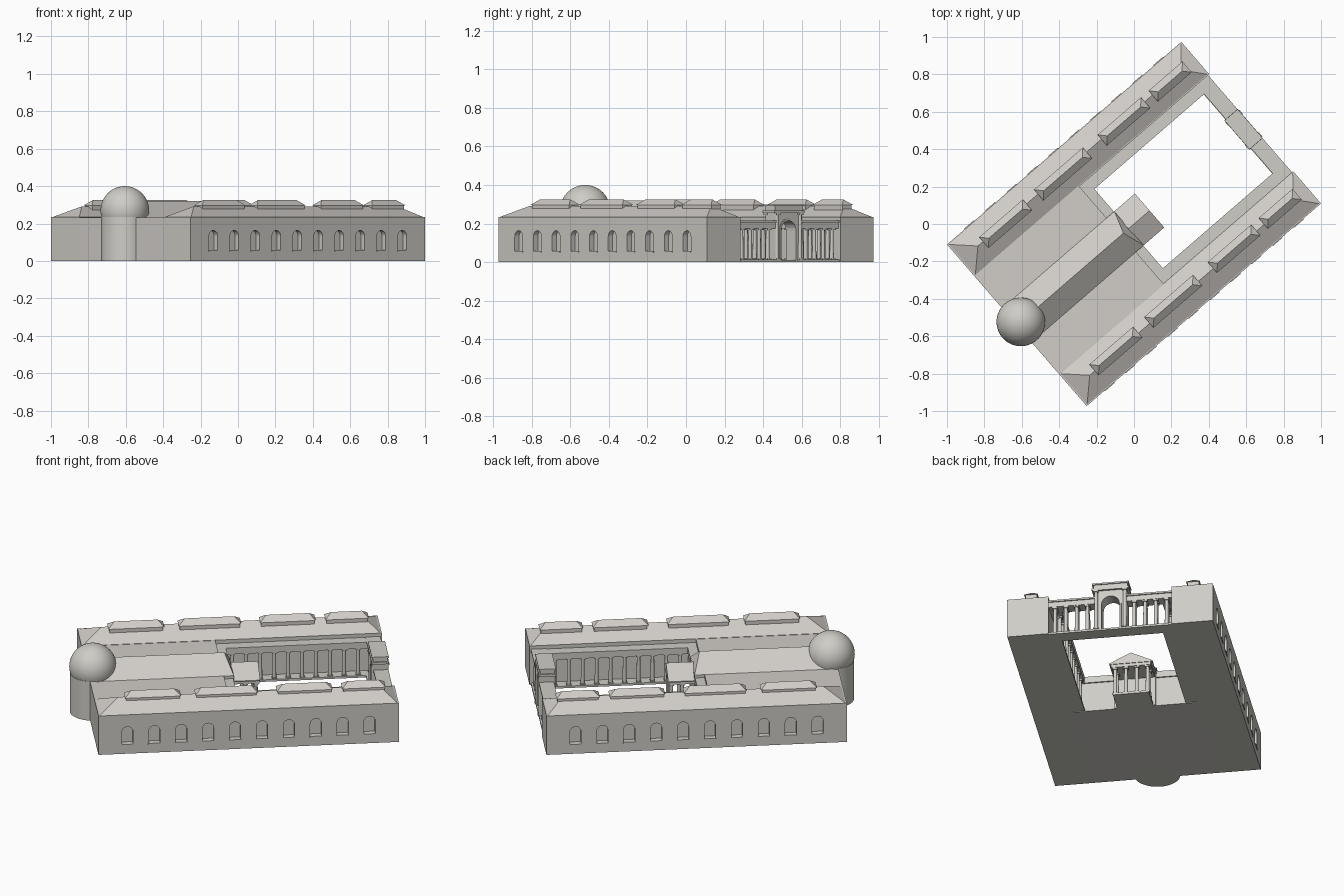
import bpy, bmesh, math
from mathutils import Matrix

cube = bpy.data.objects.get("Cube")
if cube:
    bpy.data.objects.remove(cube, do_unlink=True)

TURN = math.radians(40.85)   # the whole plan is turned on the ground
L, W = 0.828, 0.571          # half length and half width of the plan
IN = 0.343                   # inner wall of the long wings
EAVE = 0.235


def material(name, rgb):
    m = bpy.data.materials.new(name)
    m.use_nodes = True
    m.diffuse_color = (*rgb, 1)
    m.node_tree.nodes["Principled BSDF"].inputs["Base Color"].default_value = (*rgb, 1)
    return m


STONE = material("pale stone", (0.62, 0.61, 0.57))
ROOF = material("warm roof", (0.64, 0.61, 0.58))


def finish(name, bm, mat, smooth=False):
    bmesh.ops.recalc_face_normals(bm, faces=bm.faces)
    mesh = bpy.data.meshes.new(name)
    bm.to_mesh(mesh)
    bm.free()
    mesh.materials.append(mat)
    ob = bpy.data.objects.new(name, mesh)
    ob.rotation_euler.z = TURN
    bpy.context.collection.objects.link(ob)
    if smooth:
        bpy.ops.object.select_all(action='DESELECT')
        ob.select_set(True)
        bpy.context.view_layer.objects.active = ob
        bpy.ops.object.shade_smooth_by_angle(angle=math.radians(40))
    return ob


def add_box(bm, u0, u1, v0, v1, z0, z1):
    m = Matrix.Translation(((u0 + u1) / 2, (v0 + v1) / 2, (z0 + z1) / 2))
    bmesh.ops.create_cube(bm, size=1, matrix=m @ Matrix.Diagonal((u1 - u0, abs(v1 - v0), z1 - z0, 1)))


def box(name, *dims, mat=STONE):
    bm = bmesh.new()
    add_box(bm, *dims)
    return finish(name, bm, mat)


def add_hip(bm, u0, u1, v0, v1, z0, z1, end0, end1):
    """Hipped roof with its ridge along u."""
    mid = (v0 + v1) / 2
    a, b, c, d = [bm.verts.new(p) for p in ((u0, v0, z0), (u1, v0, z0), (u1, v1, z0), (u0, v1, z0))]
    r0, r1 = bm.verts.new((u0 + end0, mid, z1)), bm.verts.new((u1 - end1, mid, z1))
    for f in ((a, b, r1, r0), (c, d, r0, r1), (b, c, r1), (d, a, r0), (d, c, b, a)):
        bm.faces.new(f)


def add_prism(bm, profile, axis, a, b):
    """Extrude an outline drawn in (u, z) or (v, z) from a to b."""
    place = (lambda p, t: (t, p[0], p[1])) if axis == "u" else (lambda p, t: (p[0], t, p[1]))
    ends = [[bm.verts.new(place(p, t)) for p in profile] for t in (a, b)]
    n = len(profile)
    for e in ends:
        bm.faces.new(e)
    for i in range(n):
        j = (i + 1) % n
        bm.faces.new((ends[0][i], ends[0][j], ends[1][j], ends[1][i]))


def arch(x, half, z0, spring, steps=12):
    """Round-headed outline, from lower right over the top to lower left."""
    curve = [(x + half * math.cos(math.pi * i / steps), spring + half * math.sin(math.pi * i / steps))
             for i in range(steps + 1)]
    return [(x + half, z0)] + curve + [(x - half, z0)]


def add_column(bm, u, v, z0, z1, r=0.011):
    m = Matrix.Translation((u, v, (z0 + z1) / 2))
    bmesh.ops.create_cone(bm, cap_ends=True, segments=16, radius1=r, radius2=r * 0.85,
                          depth=z1 - z0, matrix=m)
    for a, b in ((z0, z0 + 0.008), (z1 - 0.01, z1)):
        add_box(bm, u - r * 1.25, u + r * 1.25, v - r * 1.25, v + r * 1.25, a, b)


def columns(name, places, z0=0.01, z1=0.176):
    bm = bmesh.new()
    for u, v in places:
        add_column(bm, u, v, z0, z1)
    finish(name, bm, STONE, smooth=True)


def cut(ob, cutter):
    mod = ob.modifiers.new("openings", 'BOOLEAN')
    mod.operation, mod.object, mod.solver = 'DIFFERENCE', cutter, 'EXACT'
    deps = bpy.context.evaluated_depsgraph_get()
    ob_mesh = bpy.data.meshes.new_from_object(ob.evaluated_get(deps))
    ob.modifiers.clear()
    ob.data = ob_mesh
    bpy.data.objects.remove(cutter, do_unlink=True)


# Long wings with windows, hipped roofs and skylights
SKYLIGHTS = ((-0.672, -0.364), (-0.284, 0.06), (0.165, 0.471), (0.525, 0.764))
for s, side in ((1, "left"), (-1, "right")):
    lo, hi = sorted((s * IN, s * W))
    wing = box(side + "_wing", -L, L, lo, hi, 0, EAVE)
    bm = bmesh.new()
    for i in range(10):
        add_prism(bm, arch(-0.668 + 0.1484 * i, 0.031, 0.058, 0.132), "v", s * (W - 0.03), s * (W + 0.05))
    cut(wing, finish("window_cutter", bm, STONE))

    bm = bmesh.new()
    for i in range(10):
        u = -0.668 + 0.1484 * i
        a, b = sorted((s * (W - 0.03), s * (W + 0.004)))
        add_box(bm, u - 0.034, u + 0.034, a, b, 0.05, 0.058)
    finish(side + "_window_sills", bm, STONE)

    bm = bmesh.new()
    add_hip(bm, -L + 0.008, L - 0.008, lo + 0.006, hi - 0.006, EAVE, 0.292, 0.112, 0.09)
    finish(side + "_wing_roof", bm, ROOF)

    mid = s * 0.45
    bm = bmesh.new()
    for a, b in SKYLIGHTS:
        add_box(bm, a + 0.006, b - 0.006, mid - 0.032, mid + 0.032, 0.265, 0.296)
        add_hip(bm, a, b, mid - 0.038, mid + 0.038, 0.296, 0.325, 0.035, 0.035)
    finish(side + "_skylights", bm, ROOF)

    # Courtyard side walk
    a, b = sorted((s * 0.28, s * IN))
    box(side + "_walk_floor", -0.04, L - 0.01, a, b, 0, 0.012)
    box(side + "_walk_beam", -0.04, 0.75, a, b, 0.175, 0.213)
    columns(side + "_walk_columns", [(0.0 + 0.077 * i, s * 0.3) for i in range(10)])

    # Open screen beside the gate
    a, b = sorted((s * 0.085, s * IN))
    box(side + "_screen_floor", 0.735, 0.82, a, b, 0, 0.012)
    box(side + "_screen_beam", 0.745, 0.813, a, b, 0.175, 0.205)
    box(side + "_screen_cornice", 0.738, 0.82, a, b, 0.205, 0.215)
    columns(side + "_screen_columns", [(u, s * (0.13 + 0.06 * i)) for i in range(4) for u in (0.765, 0.798)])

# Middle block, lower ledge towards the court, and central hall roof
box("middle_block", -L, -0.09, -IN, IN, 0, EAVE - 0.002, mat=ROOF)
box("court_wall", -0.09, -0.046, -IN, IN, 0, 0.175)
box("court_ledge", -0.09, -0.038, -IN, IN, 0.175, 0.213)
box("hall_end", -0.09, -0.055 + 0.02, -0.115, 0.115, 0, EAVE)
bm = bmesh.new()
add_hip(bm, -0.8, -0.035, -0.12, 0.12, EAVE - 0.002, 0.32, 0, 0.04)
finish("hall_roof", bm, ROOF)

# Round apse with its dome
bm = bmesh.new()
bmesh.ops.create_cone(bm, cap_ends=True, segments=48, radius1=0.127, radius2=0.127, depth=EAVE,
                      matrix=Matrix.Translation((-0.8, 0, EAVE / 2)))
finish("apse", bm, STONE, smooth=True)
bm = bmesh.new()
bmesh.ops.create_uvsphere(bm, u_segments=48, v_segments=24, radius=0.13,
                          matrix=Matrix.Translation((-0.8, 0, 0.27)))
finish("dome", bm, STONE, smooth=True)

# Temple porch on the court
box("porch_floor", -0.04, 0.108, -0.1, 0.1, 0, 0.012)
box("porch_beam", -0.04, 0.106, -0.11, 0.11, 0.175, 0.193)
bm = bmesh.new()
add_prism(bm, [(-0.12, 0.193), (0.12, 0.193), (0.12, 0.199), (0, 0.258), (-0.12, 0.199)], "u", -0.04, 0.11)
finish("porch_roof", bm, ROOF)
columns("porch_columns", [(0.09, -0.09 + 0.06 * i) for i in range(4)] + [(0.03, -0.09), (0.03, 0.09)])

# Arched gate
bm = bmesh.new()
opening = arch(0, 0.05, 0, 0.165)
add_prism(bm, [(0.09, 0)] + opening + [(-0.09, 0), (-0.09, 0.262), (0.09, 0.262)], "u", 0.74, 0.81)
finish("gate", bm, STONE)
bm = bmesh.new()
add_prism(bm, arch(0, 0.06, 0.012, 0.165) + opening[::-1], "u", 0.735, 0.815)
finish("gate_arch_trim", bm, STONE)
box("gate_floor", 0.735, 0.82, -0.09, 0.09, 0, 0.01)
box("gate_cornice", 0.727, 0.822, -0.103, 0.103, 0.254, 0.268)
box("gate_attic", 0.735, 0.815, -0.095, 0.095, 0.268, 0.29)
box("gate_cap", 0.728, 0.821, -0.102, 0.102, 0.29, 0.299)
columns("gate_columns", [(u, v) for u in (0.738, 0.812) for v in (-0.08, 0.08)], z1=0.254)
